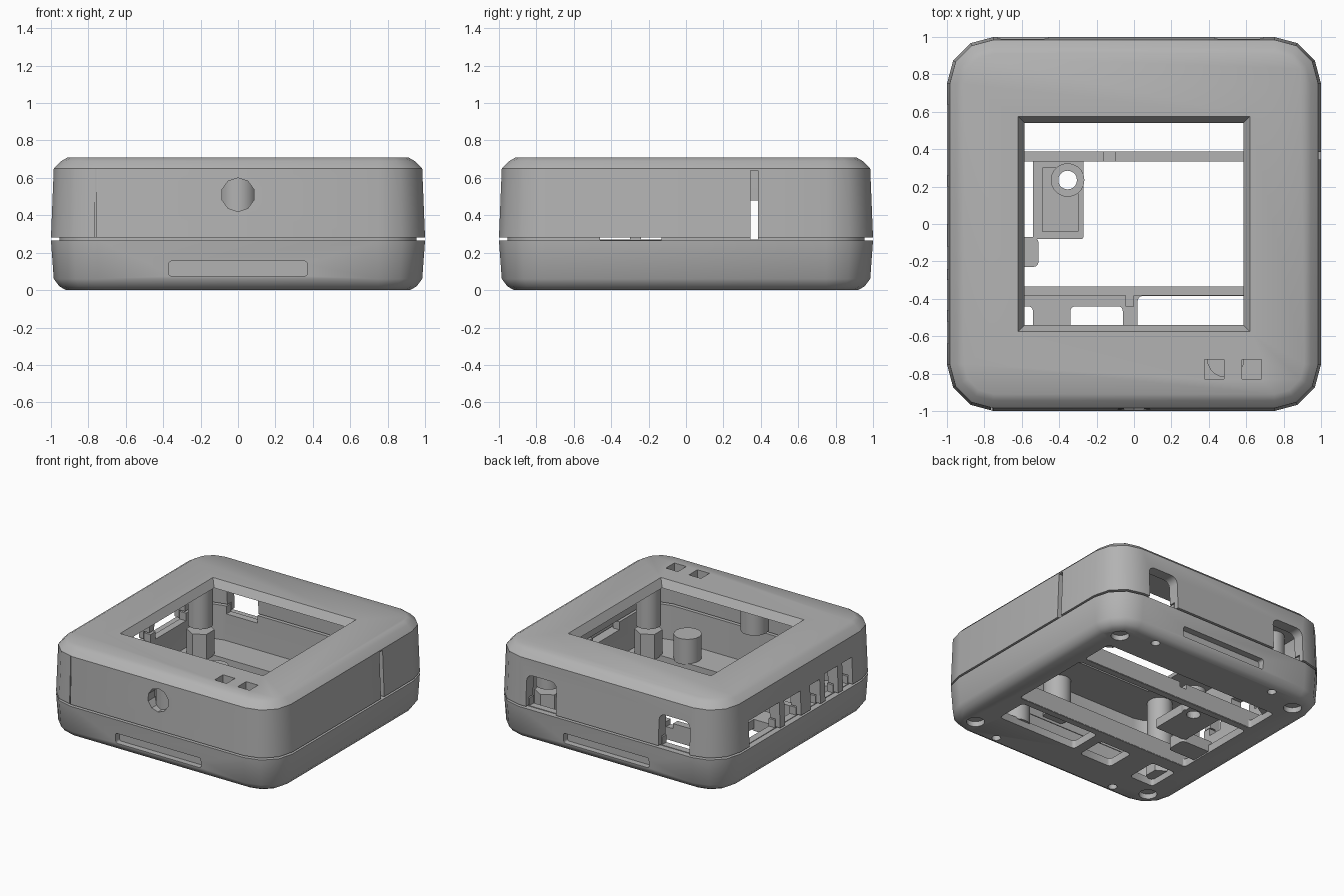
import bpy, bmesh, math
from mathutils import Matrix, Vector

if "Cube" in bpy.data.objects:
    bpy.data.objects.remove(bpy.data.objects["Cube"])

grey = bpy.data.materials.new("plain grey plastic")
grey.use_nodes = True
COL = (0.45, 0.45, 0.45, 1)
grey.diffuse_color = COL
grey.node_tree.nodes["Principled BSDF"].inputs["Base Color"].default_value = COL


def finish(bm, name):
    bmesh.ops.recalc_face_normals(bm, faces=bm.faces)
    me = bpy.data.meshes.new(name)
    bm.to_mesh(me)
    bm.free()
    me.materials.append(grey)
    ob = bpy.data.objects.new(name, me)
    bpy.context.collection.objects.link(ob)
    return ob


def box(name, x, y, z, bevel=0, axis=2):
    """Box from ranges; bevel rounds the edges running along the axis."""
    bm = bmesh.new()
    bmesh.ops.create_cube(bm, size=1)
    for v in bm.verts:
        v.co = Vector([(a + b) / 2 + c * abs(b - a) for (a, b), c in zip((x, y, z), v.co)])
    if bevel:
        edges = [e for e in bm.edges
                 if abs((e.verts[0].co - e.verts[1].co).normalized()[axis]) > 0.9]
        bmesh.ops.bevel(bm, geom=edges, offset=bevel, segments=3, profile=0.5, affect="EDGES")
    return finish(bm, name)


def cylinder(name, x, y, z, r, sides=20, along_y=False):
    """Cylinder whose range is z, or y when it lies along y."""
    bm = bmesh.new()
    a, b = y if along_y else z
    bmesh.ops.create_cone(bm, cap_ends=True, segments=sides, radius1=r, radius2=r, depth=b - a)
    if along_y:
        bm.transform(Matrix.Translation((x, (a + b) / 2, z)) @ Matrix.Rotation(math.pi / 2, 4, "X"))
    else:
        bm.transform(Matrix.Translation((x, y, (a + b) / 2)))
    return finish(bm, name)


def shell(name, profile):
    """Loft rounded-square rings given as (height, half width), capped at both ends."""
    bm = bmesh.new()
    rings = []
    for z, h in profile:
        r = h - 0.75
        ring = []
        for q in range(4):
            mid = math.radians(45 + 90 * q)
            cx, cy = [math.copysign(0.75, f(mid)) for f in (math.cos, math.sin)]
            for k in range(4):
                t = math.radians(90 * q + 30 * k)
                ring.append(bm.verts.new((cx + r * math.cos(t), cy + r * math.sin(t), z)))
        rings.append(ring)
    for lo, hi in zip(rings, rings[1:]):
        for i in range(len(lo)):
            j = (i + 1) % len(lo)
            bm.faces.new((lo[i], lo[j], hi[j], hi[i]))
    bm.faces.new(rings[0])
    bm.faces.new(rings[-1])
    return finish(bm, name)


def cut(body, cutter):
    mod = body.modifiers.new("cut", "BOOLEAN")
    mod.operation = "DIFFERENCE"
    mod.solver = "EXACT"
    mod.object = cutter
    bpy.context.view_layer.objects.active = body
    bpy.ops.object.modifier_apply(modifier=mod.name)
    bpy.data.objects.remove(cutter)


def smooth(ob):
    bpy.ops.object.select_all(action="DESELECT")
    ob.select_set(True)
    bpy.context.view_layer.objects.active = ob
    bpy.ops.object.shade_smooth_by_angle(angle=math.radians(33))


# The two halves of the case
lower = shell("lower_shell", [(0, 0.92), (0.02, 0.955), (0.06, 0.985), (0.265, 1), (0.265, 0.955),
                              (0.33, 0.955), (0.33, 0.9), (0.06, 0.9)])
upper = shell("upper_shell", [(0.71, 0.91), (0.69, 0.945), (0.65, 0.985), (0.28, 1), (0.28, 0.96),
                              (0.34, 0.96), (0.34, 0.91), (0.65, 0.9)])

# Display window with sloping rim
bm = bmesh.new()
bmesh.ops.create_cube(bm, size=2)
for v in bm.verts:
    top = v.co.z > 0
    v.co = Vector((v.co.x * (0.626 if top else 0.58), v.co.y * (0.581 if top else 0.535),
                   0.72 if top else 0.64))
cut(upper, finish(bm, "window_cutter"))

# Two square indicator holes and the round front hole
for x in (0.43, 0.63):
    cut(upper, box("cutter", (x - 0.052, x + 0.052), (-0.83, -0.725), (0.6, 0.8)))
cut(upper, cylinder("cutter", 0, (-1.1, -0.8), 0.51, 0.09, 10, True))

# Side slit and shallow front seam
for body in (upper, lower):
    cut(body, box("cutter", (0.8, 1.1), (0.345, 0.385), (0.27, 0.64)))
cut(upper, box("cutter", (-0.765, -0.757), (-1.1, -0.98), (0.2, 0.65)))
cut(lower, box("cutter", (0.8, 1.1), (-0.46, -0.13), (0.268, 0.4)))

# Connector openings on one side, and two arches at the back
for y0, y1, top in ((0.26, 0.64, 0.48), (0, 0.2, 0.47), (-0.24, -0.12, 0.47),
                    (-0.46, -0.3, 0.49), (-0.64, -0.52, 0.49)):
    for body in (upper, lower):
        cut(body, box("cutter", (-1.1, -0.8), (y0, y1), (0.27, top)))
for x0, x1 in ((0.43, 0.69), (-0.73, -0.46)):
    cut(upper, box("cutter", (x0, x1), (0.8, 1.1), (0.2, 0.53), 0.05, 1))
    cut(lower, box("cutter", (x0, x1), (0.8, 1.1), (0.27, 0.5)))

# Long grip recesses, front and back
for s in (-1, 1):
    cut(lower, box("cutter", (-0.37, 0.37), sorted((s * 0.94, s * 1.1)), (0.075, 0.155), 0.015, 1))

# Openings through the floor
for x, y in (((-0.75, 0.78), (0.385, 0.65)), ((-0.75, 0.78), (-0.335, 0.335)),
             ((0.02, 0.71), (-0.64, -0.385)), ((-0.34, -0.06), (-0.67, -0.44)),
             ((-0.75, -0.54), (-0.69, -0.44))):
    cut(lower, box("cutter", x, y, (-0.1, 0.15), 0.025))

# Foot pockets and screw holes underneath
for sx in (-1, 1):
    for sy in (-1, 1):
        cut(lower, cylinder("cutter", sx * 0.8, sy * 0.8, (-0.1, 0.04), 0.065))
        cut(lower, cylinder("cutter", sx * 0.54, sy * 0.88, (-0.1, 0.05), 0.033, 12))

# Corner posts: hexagonal below, round above
for sx, side in ((-1, "right"), (1, "left")):
    for sy, end in ((-1, "front"), (1, "back")):
        cylinder(f"{end}_{side}_lower_post", sx * 0.76, sy * 0.62, (0.05, 0.25), 0.1, 6)
        smooth(cylinder(f"{end}_{side}_upper_post", sx * 0.76, sy * 0.62, (0.29, 0.66), 0.09))

# Rails crossing the floor
back_rail = box("back_rail", (-0.89, 0.89), (0.333, 0.388), (0.004, 0.14))
cut(back_rail, box("cutter", (-0.16, -0.1), (0.2, 0.5), (0.1, 0.2)))
box("front_rail", (-0.89, 0.89), (-0.382, -0.333), (0.004, 0.14))
box("rail_tab", (-0.045, 0.0), (-0.44, -0.37), (0.01, 0.14))

# Mounting platform with raised rim and hollow screw post
platform = box("mount_platform", (-0.54, -0.27), (-0.08, 0.34), (0.03, 0.1), 0.012)
cut(platform, box("cutter", (-0.49, -0.3), (-0.04, 0.3), (0.06, 0.2)))
post = cylinder("mount_post", -0.355, 0.235, (0.035, 0.22), 0.09)
for body in (platform, post):
    cut(body, cylinder("cutter", -0.355, 0.235, (-0.1, 0.5), 0.05))
smooth(post)
box("side_block", (-0.8, -0.51), (-0.23, -0.07), (0.01, 0.1), 0.03)

# Button backing and support peg
smooth(cylinder("button_backing", 0, -0.85, (0.36, 0.655), 0.1))
smooth(cylinder("support_peg", 0.49, -0.72, (0.05, 0.25), 0.1))

smooth(lower)
smooth(upper)
